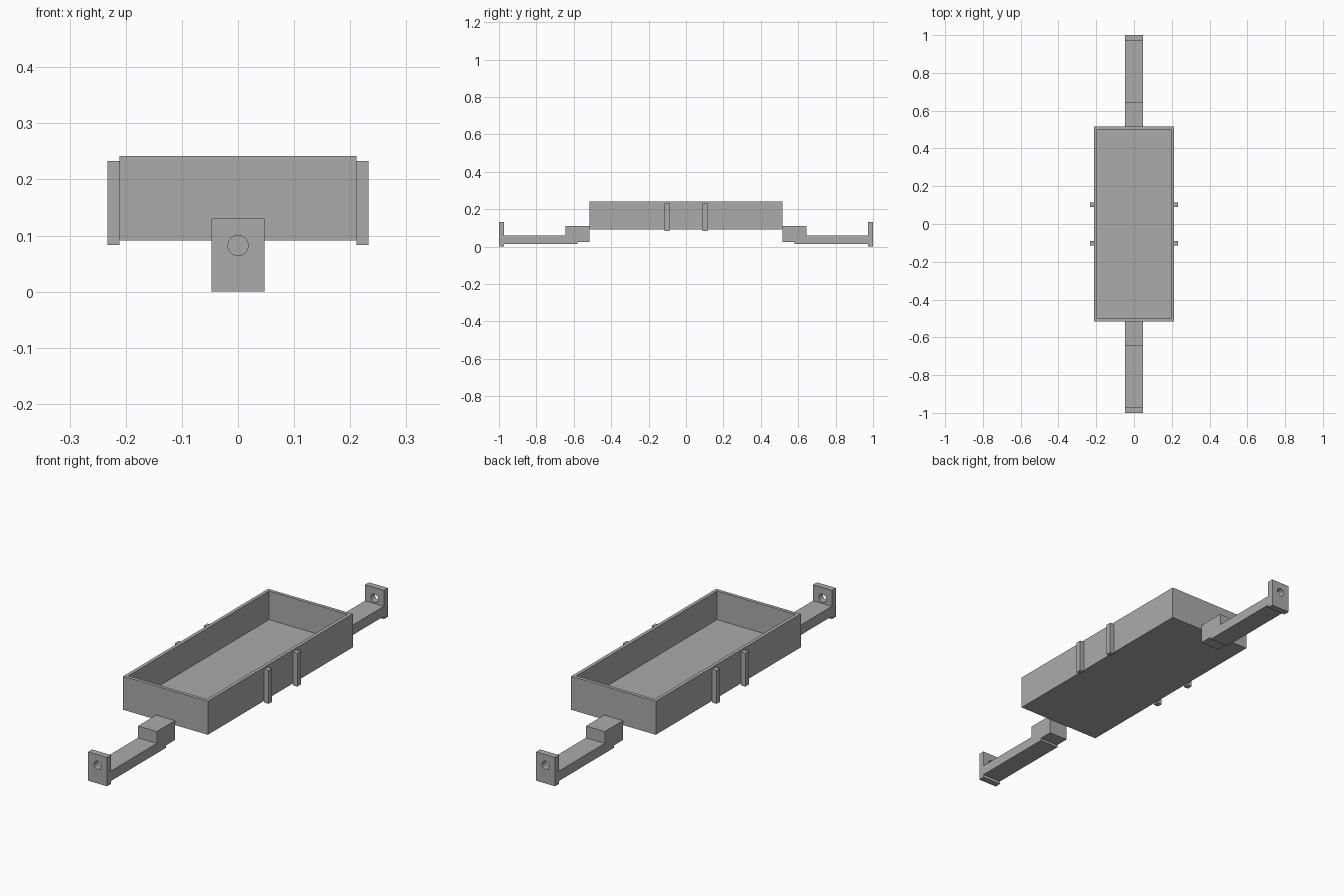
import bpy
import bmesh
from mathutils import Matrix, Vector

cube = bpy.data.objects.get("Cube")
if cube:
    bpy.data.objects.remove(cube, do_unlink=True)

grey = bpy.data.materials.new("plain grey")
grey.use_nodes = True
colour = (0.41, 0.41, 0.41, 1)
grey.diffuse_color = colour
grey.node_tree.nodes["Principled BSDF"].inputs["Base Color"].default_value = colour


def finish(name, bm):
    mesh = bpy.data.meshes.new(name)
    bmesh.ops.recalc_face_normals(bm, faces=bm.faces)
    bm.to_mesh(mesh)
    bm.free()
    mesh.materials.append(grey)
    obj = bpy.data.objects.new(name, mesh)
    bpy.context.collection.objects.link(obj)
    return obj


def box_mesh(low, high):
    low, high = Vector(low), Vector(high)
    bm = bmesh.new()
    bmesh.ops.create_cube(bm, size=1, matrix=Matrix.Translation((low + high) / 2)
                          @ Matrix.Diagonal((*(high - low), 1)))
    return bm


def box(name, low, high):
    return finish(name, box_mesh(low, high))


# Open tray: inset the top face and push it down to the floor
HALF_X, HALF_Y, BASE, RIM, WALL = 0.211, 0.516, 0.091, 0.242, 0.022
bm = box_mesh((-HALF_X, -HALF_Y, BASE), (HALF_X, HALF_Y, RIM))
top = max(bm.faces, key=lambda f: f.calc_center_median().z)
bmesh.ops.inset_region(bm, faces=[top], thickness=WALL)
inner = bmesh.ops.extrude_discrete_faces(bm, faces=[top])["faces"][0]
bmesh.ops.translate(bm, verts=inner.verts, vec=(0, 0, BASE + WALL - RIM))
finish("tray", bm)

# Side ribs, two on each long wall
for side, sx in (("right", -1), ("left", 1)):
    for end, sy in (("front", -1), ("back", 1)):
        x, y = sx * (HALF_X + 0.011), sy * 0.102
        box(f"{end}_{side}_rib", (x - 0.011, y - 0.0125, 0.083),
            (x + 0.011, y + 0.0125, 0.233))

# Mounting arms: stepped profile swept across the width, with a drilled end plate
ARM = 0.047
profile = [(HALF_Y, 0.024), (HALF_Y, 0.111), (0.645, 0.111), (0.645, 0.058),
           (0.972, 0.058), (0.972, 0.013), (0.58, 0.013), (0.58, 0.024)]
for end, sy in (("front", -1), ("back", 1)):
    bm = bmesh.new()
    face = bm.faces.new([bm.verts.new((-ARM, sy * y, z)) for y, z in profile])
    swept = bmesh.ops.extrude_face_region(bm, geom=[face])["geom"]
    bmesh.ops.translate(bm, vec=(2 * ARM, 0, 0),
                        verts=[v for v in swept if isinstance(v, bmesh.types.BMVert)])
    finish(f"{end}_arm", bm)

    ys = sorted((sy * 0.972, sy))
    plate = box(f"{end}_end_plate", (-ARM, ys[0], 0), (ARM, ys[1], 0.13))
    bm = bmesh.new()
    bmesh.ops.create_cone(bm, cap_ends=True, segments=32, radius1=0.018, radius2=0.018,
                          depth=0.1, matrix=Matrix.Translation((0, sy * 0.986, 0.082))
                          @ Matrix.Rotation(1.5707963, 4, "X"))
    cutter = finish(f"{end}_hole_cutter", bm)
    cut = plate.modifiers.new("screw hole", "BOOLEAN")
    cut.operation = "DIFFERENCE"
    cut.solver = "EXACT"
    cut.object = cutter
    cutter.hide_render = True
    cutter.hide_viewport = True
